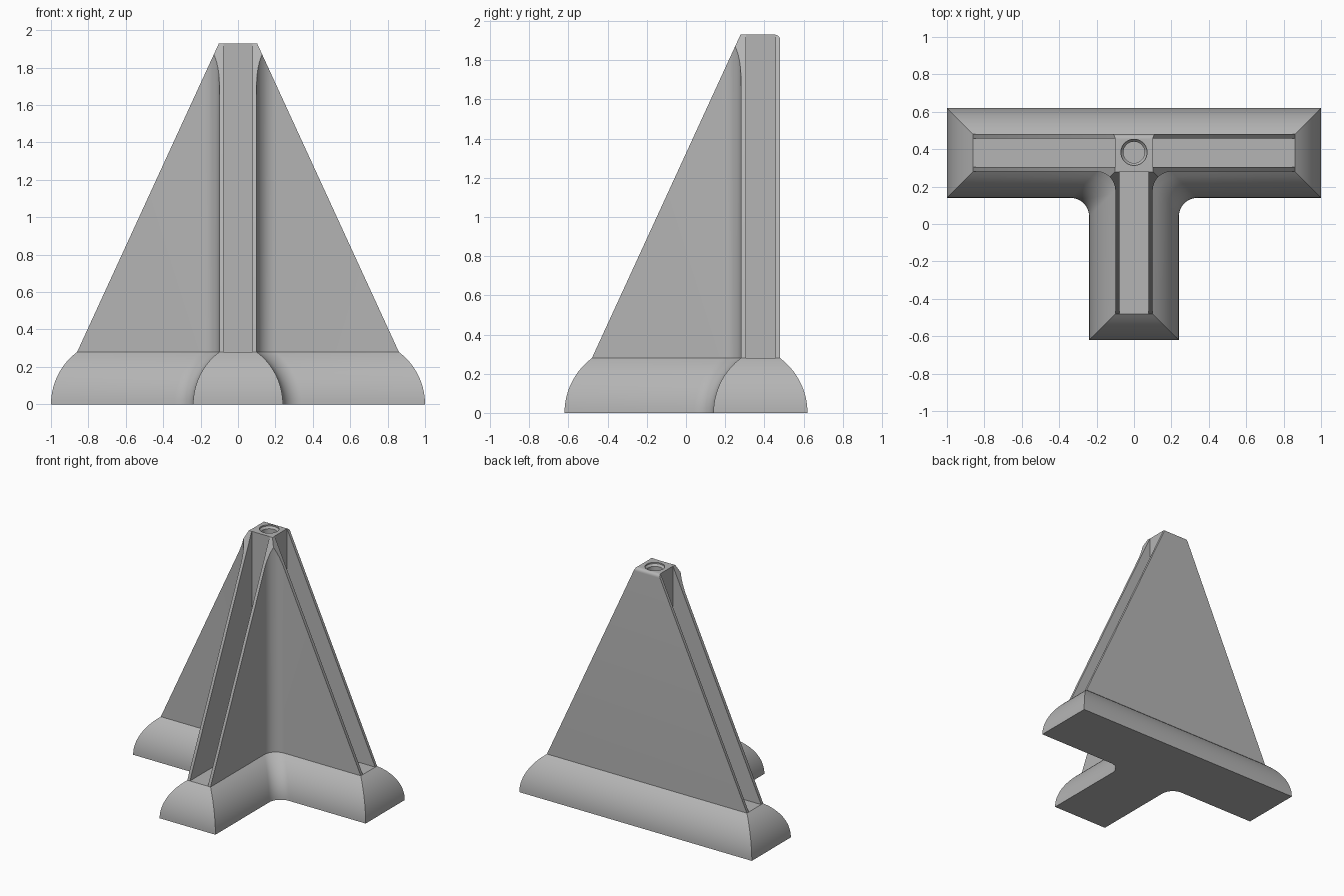
import bpy, bmesh, math
from mathutils import Vector, Matrix

cube = bpy.data.objects.get("Cube")
if cube:
    bpy.data.objects.remove(cube)

GREY = (0.46, 0.46, 0.46, 1)
mat = bpy.data.materials.new("plain grey")
mat.use_nodes = True
mat.diffuse_color = GREY
mat.node_tree.nodes["Principled BSDF"].inputs["Base Color"].default_value = GREY

FLARE_TOP, TOP = 0.28, 1.93      # key heights
HALF, FRONT, BACK = 0.1, 0.28, 0.48   # column half width and y limits
REACH, FRONT_END = 0.86, -0.48   # fin tips
FLARE, FILLET = 0.14, 0.1


def new_object(name, bm):
    bmesh.ops.recalc_face_normals(bm, faces=bm.faces)
    me = bpy.data.meshes.new(name)
    bm.to_mesh(me)
    bm.free()
    ob = bpy.data.objects.new(name, me)
    bpy.context.collection.objects.link(ob)
    me.materials.append(mat)
    return ob


def t_outline(d):
    """T-shaped plan grown outward by d, with rounded inner corners."""
    w, y0 = HALF + d, FRONT - d
    right = [(w, FRONT_END - d)]
    for i in range(13):
        a = math.pi - i * math.pi / 24
        right.append((w + FILLET + FILLET * math.cos(a),
                      y0 - FILLET + FILLET * math.sin(a)))
    right += [(REACH + d, y0), (REACH + d, BACK + d)]
    return right + [(-x, y) for x, y in reversed(right)]


def loft(levels):
    """Stack T outlines given as (offset, height) and cap both ends."""
    bm = bmesh.new()
    rings = [[bm.verts.new((x, y, z)) for x, y in t_outline(d)] for d, z in levels]
    for a, b in zip(rings, rings[1:]):
        for i in range(len(a)):
            j = (i + 1) % len(a)
            bm.faces.new((a[i], a[j], b[j], b[i]))
    bm.faces.new(rings[0][::-1])
    bm.faces.new(rings[-1])
    bmesh.ops.recalc_face_normals(bm, faces=bm.faces)
    return bm


def box(name, x0, x1, y0, y1, z0, z1):
    bm = bmesh.new()
    size = Matrix.Diagonal((x1 - x0, y1 - y0, z1 - z0, 1))
    mid = Matrix.Translation(((x0 + x1) / 2, (y0 + y1) / 2, (z0 + z1) / 2))
    bmesh.ops.create_cube(bm, size=1, matrix=mid @ size)
    return new_object(name, bm)


# Flared foot: circular arc, upright at the ground
R = (FLARE ** 2 + FLARE_TOP ** 2) / (2 * FLARE)
levels = []
for i in range(13):
    z = FLARE_TOP * i / 12
    levels.append((FLARE - R + math.sqrt(R * R - z * z), z))
foot = new_object("flared_foot", loft(levels))

# Finned tower: T prism trimmed by three sloping planes
bm = loft([(0, 0.2), (0, TOP)])
rise = TOP - FLARE_TOP
edge = 0.002
slopes = [
    (Vector((REACH, 0, FLARE_TOP)), Vector((rise, 0, REACH - HALF - edge))),
    (Vector((-REACH, 0, FLARE_TOP)), Vector((-rise, 0, REACH - HALF - edge))),
    (Vector((0, FRONT_END, FLARE_TOP)), Vector((0, -rise, FRONT - edge - FRONT_END))),
]
for point, normal in slopes:
    cut = bmesh.ops.bisect_plane(bm, geom=bm.verts[:] + bm.edges[:] + bm.faces[:],
                                 dist=1e-5, plane_co=point, plane_no=normal,
                                 clear_outer=True)
    rim = [e for e in cut["geom_cut"] if isinstance(e, bmesh.types.BMEdge)]
    bmesh.ops.edgeloop_fill(bm, edges=[e for e in rim if e.is_boundary])

# Rounded back edge at the top of the column
back_edge = [e for e in bm.edges
             if all(v.co.z > TOP - 0.001 and v.co.y > BACK - 0.001 for v in e.verts)]
bmesh.ops.bevel(bm, geom=back_edge, offset=0.025, segments=5, profile=0.5,
                affect="EDGES")
tower = new_object("finned_tower", bm)

# Cutters: a channel in each fin and a countersunk socket on top
cutters = [box("side_channel_cutter", *sorted((s * HALF, s * 1.2)), 0.305, 0.457, 0.1, 2.2)
           for s in (-1, 1)]
cutters.append(box("front_channel_cutter", -0.077, 0.077, -0.8, FRONT, 0.1, 2.2))

bm = bmesh.new()
profile = [(0.057, 1.78), (0.057, 1.905), (0.07, 1.92), (0.07, 2.0)]
rings = []
for r, z in profile:
    rings.append([bm.verts.new((r * math.cos(t * math.tau / 48),
                                0.383 + r * math.sin(t * math.tau / 48), z))
                  for t in range(48)])
for a, b in zip(rings, rings[1:]):
    for i in range(48):
        j = (i + 1) % 48
        bm.faces.new((a[i], a[j], b[j], b[i]))
bm.faces.new(rings[0][::-1])
bm.faces.new(rings[-1])
cutters.append(new_object("socket_cutter", bm))

for c in cutters:
    c.hide_render = True
    m = tower.modifiers.new(c.name, "BOOLEAN")
    m.operation, m.solver, m.object = "DIFFERENCE", "EXACT", c

# Apply the cuts and remove the cutters
bpy.context.view_layer.update()
cut_mesh = bpy.data.meshes.new_from_object(
    tower.evaluated_get(bpy.context.evaluated_depsgraph_get()))
tower.modifiers.clear()
tower.data = cut_mesh
for c in cutters:
    bpy.data.objects.remove(c)

# Smooth shading with crisp edges
bpy.ops.object.select_all(action="DESELECT")
for ob in (foot, tower):
    ob.select_set(True)
bpy.context.view_layer.objects.active = tower
bpy.ops.object.shade_smooth_by_angle(angle=math.radians(30))
